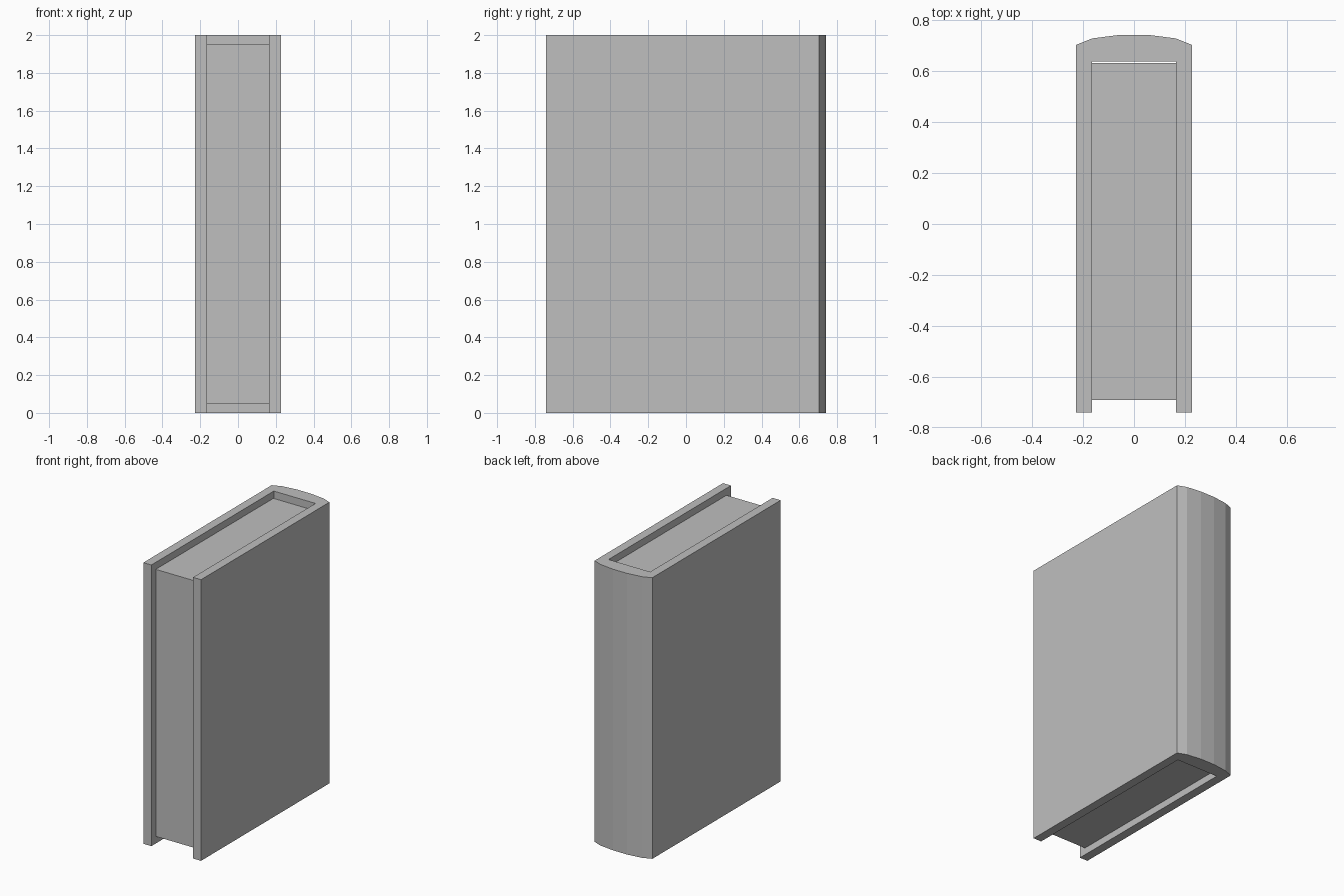
import bpy
import bmesh

cube = bpy.data.objects.get("Cube")
if cube:
    bpy.data.objects.remove(cube, do_unlink=True)

grey = bpy.data.materials.new("plain grey")
grey.use_nodes = True
colour = (0.52, 0.52, 0.52, 1)
grey.diffuse_color = colour
for node in grey.node_tree.nodes:
    if node.type == 'BSDF_PRINCIPLED':
        node.inputs["Base Color"].default_value = colour


def extrude_profile(name, outline, bottom, top):
    """Raise a flat outline into a solid between two heights."""
    bm = bmesh.new()
    face = bm.faces.new([bm.verts.new((x, y, bottom)) for x, y in outline])
    raised = bmesh.ops.extrude_face_region(bm, geom=[face])["geom"]
    verts = [v for v in raised if isinstance(v, bmesh.types.BMVert)]
    bmesh.ops.translate(bm, verts=verts, vec=(0, 0, top - bottom))
    bmesh.ops.recalc_face_normals(bm, faces=bm.faces)
    mesh = bpy.data.meshes.new(name)
    bm.to_mesh(mesh)
    bm.free()
    mesh.materials.append(grey)
    obj = bpy.data.objects.new(name, mesh)
    bpy.context.collection.objects.link(obj)
    return obj


def mirrored(half):
    """Complete a left half outline with its mirror image."""
    return half + [(-x, y) for x, y in reversed(half)]


# Cover: two boards joined by a faceted, rounded spine
inner, outer = 0.164, 0.227
spine_back = 0.637
cover_half = [(inner, spine_back), (inner, -0.74), (outer, -0.74),
              (outer, 0.703), (inner, 0.728), (0.055, 0.742)]
extrude_profile("cover", mirrored(cover_half), 0, 2)

# Page block, recessed at the top, bottom and front
page_half = [(inner, -0.69), (inner, 0.632)]
extrude_profile("pages", mirrored(page_half), 0.05, 1.95)
